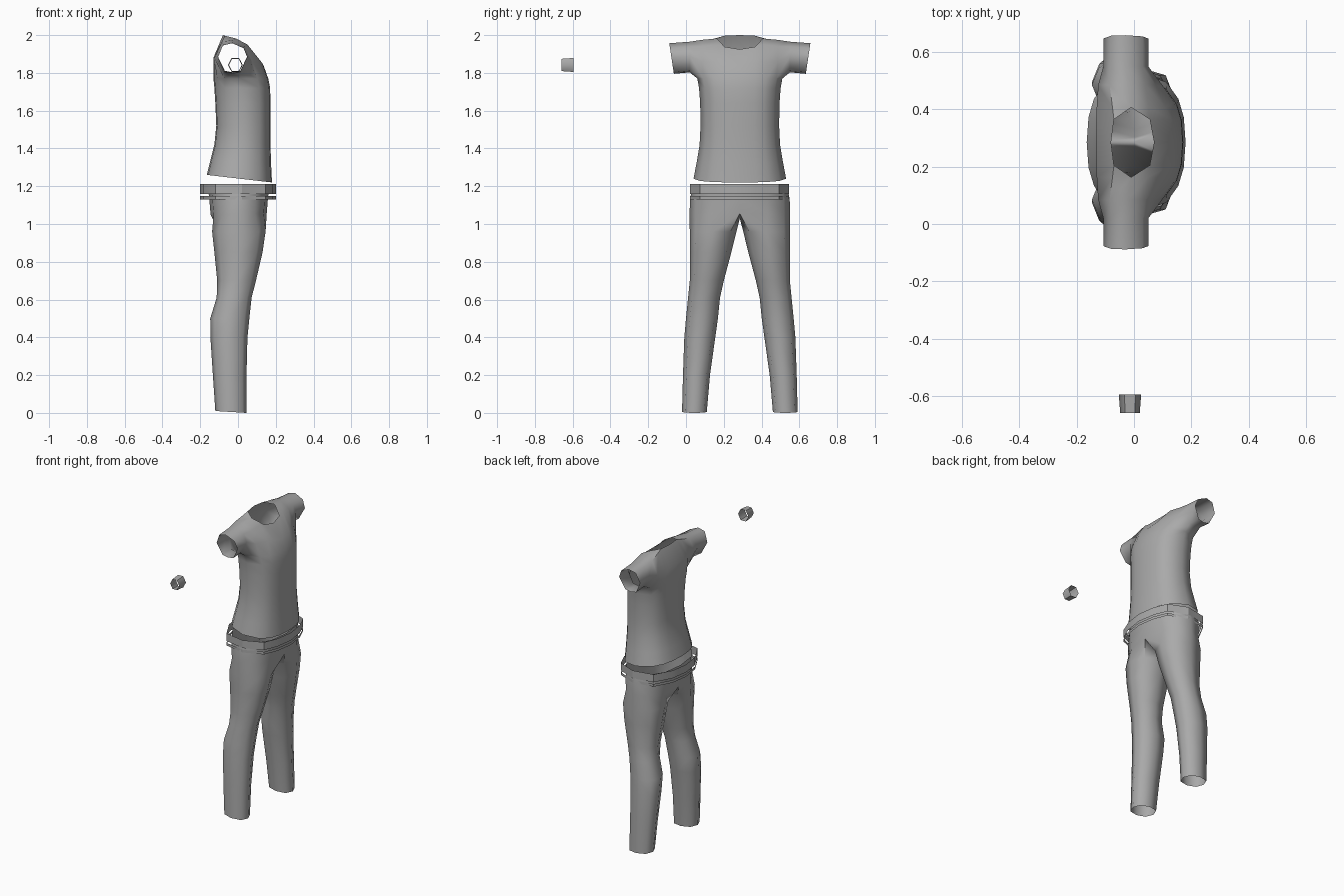
import bpy, bmesh, math

if "Cube" in bpy.data.objects:
    bpy.data.objects.remove(bpy.data.objects["Cube"])

MID_Y = 0.285  # plane of symmetry of the clothes

grey = bpy.data.materials.new("plain grey")
grey.use_nodes = True
grey.diffuse_color = (0.4, 0.4, 0.4, 1)
grey.node_tree.nodes["Principled BSDF"].inputs["Base Color"].default_value = (0.4, 0.4, 0.4, 1)


def finish(bm, name, y=0.0, mirror=True, angle=60):
    """Turn a bmesh into a smooth object, mirrored across its own y = 0."""
    bmesh.ops.recalc_face_normals(bm, faces=bm.faces)
    mesh = bpy.data.meshes.new(name)
    bm.to_mesh(mesh)
    bm.free()
    mesh.materials.append(grey)
    ob = bpy.data.objects.new(name, mesh)
    bpy.context.collection.objects.link(ob)
    ob.location.y = y
    bpy.ops.object.select_all(action='DESELECT')
    ob.select_set(True)
    bpy.context.view_layer.objects.active = ob
    bpy.ops.object.shade_smooth_by_angle(angle=math.radians(angle))
    if mirror:
        mod = ob.modifiers.new("Mirror", 'MIRROR')
        mod.use_axis = (False, True, False)
        mod.merge_threshold = 0.0005
    return ob


def verts(bm, points):
    return [p and bm.verts.new(p) for p in points]


def bridge(bm, a, b, closed=False):
    """Join two rows of vertices; gaps (None) give triangles or holes."""
    n = len(a)
    for j in range(n if closed else n - 1):
        k = (j + 1) % n
        corners = [v for v in (a[j], a[k], b[k], b[j]) if v]
        if len(corners) > 2:
            bm.faces.new(corners)


def half_ring(z_front, z_back, x_back, x_front, half_width, fracs, power):
    """Half of a rounded cross-section, from front centre round to back centre."""
    mid, rad = (x_front + x_back) / 2, (x_front - x_back) / 2
    points = []
    for i, f in enumerate(fracs):
        side = 1 if i < len(fracs) // 2 else -1
        c = side * (1 - f ** power) ** (1 / power)
        t = (1 - c) / 2
        points.append((mid + rad * c, half_width * f, z_front + (z_back - z_front) * t))
    return points


# Shirt: lower body
bm = bmesh.new()
FRACS = (0, .36, .62, .86, 1, .86, .62, .36, 0)
body = [  # z front, z back, x back, x front, half width
    (1.22, 1.26, -.165, .18, .245),
    (1.32, 1.34, -.145, .175, .228),
    (1.42, 1.42, -.125, .172, .213),
    (1.52, 1.52, -.115, .172, .208),
    (1.64, 1.64, -.12, .172, .21),
    (1.72, 1.72, -.125, .17, .216),
    (1.77, 1.77, -.13, .16, .225),
]
rows = [verts(bm, half_ring(*r, FRACS, 2.4)) for r in body]
for a, b in zip(rows, rows[1:]):
    bridge(bm, a, b)

# Shirt: yoke strips running front to back over the shoulder, open at the neck
chest = rows[-1]
yoke = [  # y, then (x, z) from chest to back
    (0, (.135, 1.84), (.07, 1.925), None, (-.08, 2.0), (-.13, 1.88)),
    (.08, (.13, 1.85), (.055, 1.938), None, (-.07, 1.997), (-.13, 1.88)),
    (.122, (.11, 1.86), (.05, 1.95), (-.01, 1.982), (-.075, 1.985), (-.13, 1.88)),
    (.2, (.075, 1.86), (.04, 1.94), (-.02, 1.975), (-.085, 1.965), (-.125, 1.88)),
]
strips = []
for i, (y, *pts) in enumerate(yoke):
    inner = verts(bm, [p and (p[0], y, p[1]) for p in pts])
    strips.append([chest[i]] + inner + [chest[8 - i]])
for a, b in zip(strips, strips[1:]):
    bridge(bm, a, b)

# Shirt: sleeve, carried out from the armhole
sleeve_shape = [(.012, 1.803), (.05, 1.88), (.03, 1.93), (-.03, 1.957),
                (-.08, 1.945), (-.107, 1.88), (-.07, 1.803), (-.03, 1.795)]
ring = strips[-1] + [chest[4]]
for y, flare in ((.265, .0), (.35, 1.0)):
    pts = []
    for x, z in sleeve_shape:
        lean = (z - 1.8) * .15 * flare
        pts.append((x, y + lean, z + .008 * (1 - flare)))
    outer = verts(bm, pts)
    bridge(bm, ring, outer, True)
    ring = outer
finish(bm, "shirt", MID_Y)

# Trousers: hips
bm = bmesh.new()
HIP = (0, .55, .88, 1, .88, .55, 0)
hips = [(1.2, 1.2, -.16, .165, .25), (1.13, 1.13, -.152, .158, .264),
        (1.055, 1.05, -.145, .152, .266)]
rows = [verts(bm, half_ring(*r, HIP, 2.4)) for r in hips]
for a, b in zip(rows, rows[1:]):
    bridge(bm, a, b)

# Trousers: leg, with the crotch point closing the top ring
ring = rows[-1] + [bm.verts.new((0, 0, 1.03))]
leg = [  # z, x back, x front, inner y, outer y
    (.96, -.137, .146, .018, .265),
    (.85, -.125, .13, .045, .265),
    (.7, -.11, .095, .085, .265),
    (.61, -.113, .072, .105, .274),
    (.5, -.147, .06, .116, .285),
    (.4, -.146, .05, .13, .294),
    (.2, -.133, .045, .158, .301),
    (0, -.12, .045, .175, .306),
]
for z, xb, xf, yi, yo in leg:
    pts = []
    for k in range(8):
        a = math.radians(45 * k - 45)
        r = 1.06 if k % 2 == 0 else 1
        x = (xf + xb) / 2 + r * (xf - xb) / 2 * math.cos(a)
        y = (yi + yo) / 2 + r * (yo - yi) / 2 * math.sin(a)
        pts.append((x, y, z + (.01 * (xf - x) / (xf - xb) if z == 0 else 0)))
    lower = verts(bm, pts)
    bridge(bm, ring, lower, True)
    ring = lower
finish(bm, "trousers", MID_Y)

# Belt: two thin faceted bands
outline = [(.2, 0), (.182, .12), (.145, .21), (.02, .262), (-.12, .235), (-.182, .12), (-.2, 0)]
for name, low, high in (("belt", 1.16, 1.213), ("belt_lower_band", 1.13, 1.148)):
    bm = bmesh.new()
    bridge(bm, *[verts(bm, [(x, y, z) for x, y in outline]) for z in (low, high)])
    finish(bm, name, MID_Y - .002, angle=20)

# Wristband: small open six-sided tube
bm = bmesh.new()
ends = []
for y, r in ((-.66, .034), (-.595, .039)):
    ends.append(verts(bm, [(-.014 + r * math.cos(k * math.pi / 3), y,
                            1.842 + r * 1.1 * math.sin(k * math.pi / 3)) for k in range(6)]))
bridge(bm, *ends, True)
finish(bm, "wristband", mirror=False)
